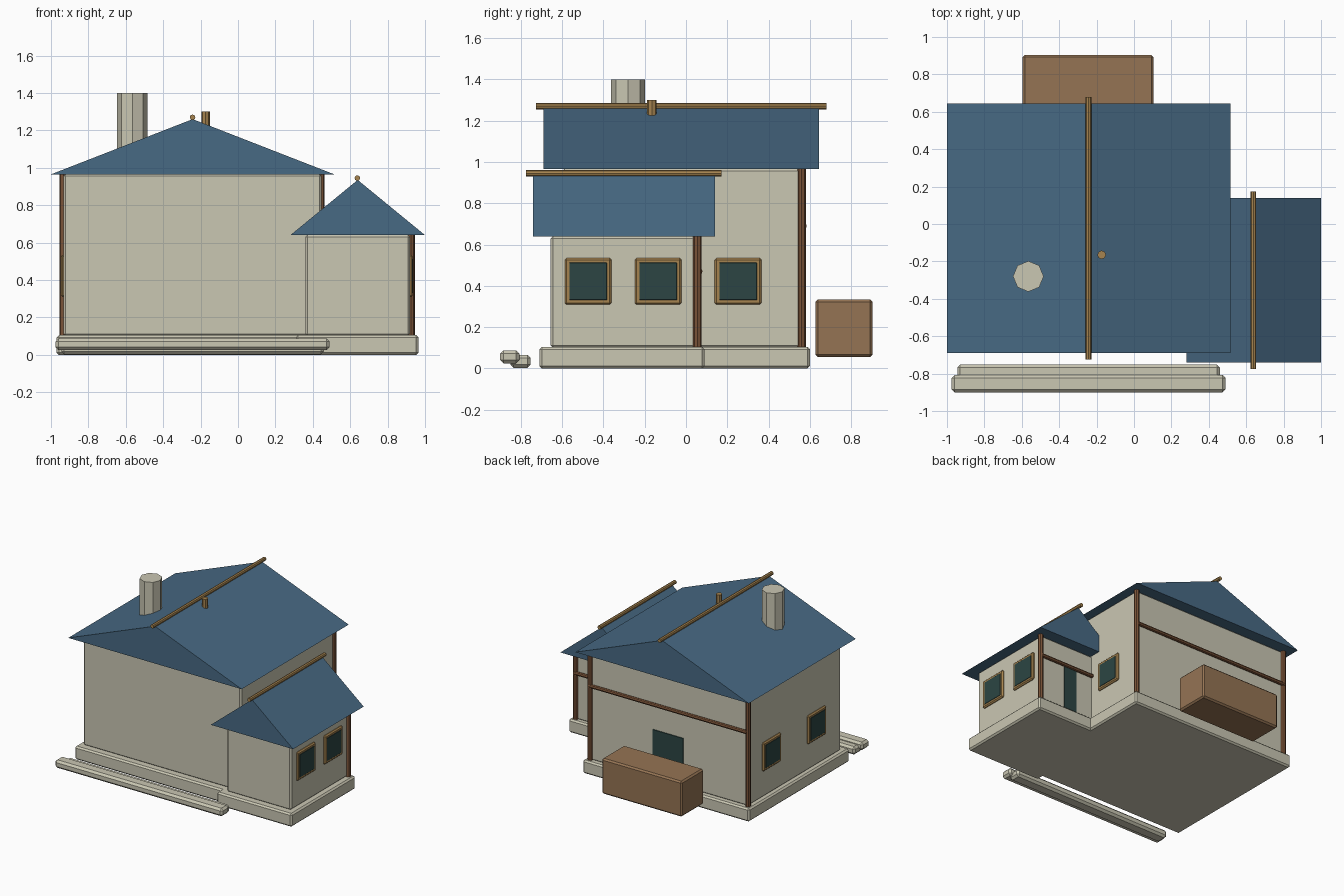
import bpy, bmesh, math
from mathutils import Vector, Matrix

cube = bpy.data.objects.get("Cube")
if cube:
    bpy.data.objects.remove(cube, do_unlink=True)


def material(name, rgb):
    m = bpy.data.materials.new(name)
    m.use_nodes = True
    color = (*rgb, 1)
    m.diffuse_color = color
    m.node_tree.nodes["Principled BSDF"].inputs["Base Color"].default_value = color
    return m


cream = material("cream plaster", (0.59, 0.57, 0.45))
blue = material("slate blue roof", (0.064, 0.143, 0.23))
timber = material("dark timber", (0.2, 0.088, 0.04))
crate_wood = material("brown wood", (0.3, 0.174, 0.088))
tan = material("tan wood", (0.38, 0.23, 0.08))
teal = material("dark teal", (0.025, 0.06, 0.057))


def finish(bm, name, mat):
    bmesh.ops.recalc_face_normals(bm, faces=bm.faces)
    mesh = bpy.data.meshes.new(name)
    bm.to_mesh(mesh)
    bm.free()
    mesh.materials.append(mat)
    obj = bpy.data.objects.new(name, mesh)
    bpy.context.collection.objects.link(obj)
    return obj


def box(name, x, y, z, mat, bevel=0.012):
    """Box from its x, y and z ranges, with chamfered edges."""
    bm = bmesh.new()
    bmesh.ops.create_cube(bm, size=1)
    lo, hi = Vector((x[0], y[0], z[0])), Vector((x[1], y[1], z[1]))
    size = hi - lo
    for v in bm.verts:
        v.co = (lo + hi) / 2 + Vector(a * b for a, b in zip(v.co, size))
    if bevel:
        bmesh.ops.bevel(bm, geom=bm.edges[:], offset=bevel, segments=1,
                        affect='EDGES')
    return finish(bm, name, mat)


def pole(name, start, end, radius, mat):
    """Eight-sided rod between two points."""
    a, b = Vector(start), Vector(end)
    bm = bmesh.new()
    turn = (b - a).to_track_quat('Z', 'Y').to_matrix().to_4x4()
    bmesh.ops.create_cone(bm, cap_ends=True, segments=8, radius1=radius,
                          radius2=radius, depth=(b - a).length,
                          matrix=Matrix.Translation((a + b) / 2) @ turn)
    return finish(bm, name, mat)


def gable_roof(name, x, y, z):
    """Solid triangular prism with its ridge along y."""
    bm = bmesh.new()
    profile = [(x[0], z[0]), (x[1], z[0]), ((x[0] + x[1]) / 2, z[1])]
    face = bm.faces.new([bm.verts.new((px, y[0], pz)) for px, pz in profile])
    ext = bmesh.ops.extrude_face_region(bm, geom=[face])["geom"]
    bmesh.ops.translate(bm, vec=(0, y[1] - y[0], 0),
                        verts=[g for g in ext if isinstance(g, bmesh.types.BMVert)])
    # the starting face remains as the front gable
    if face not in bm.faces[:]:
        bmesh.ops.holes_fill(bm, edges=bm.edges[:])
    return finish(bm, name, blue)


def window(name, wall_x, side, y, z=0.422):
    """Raised frame with a pane on a wall facing +x or -x."""
    def slab(part, half, inner, outer, mat, bevel):
        xs = sorted((wall_x + side * inner, wall_x + side * outer))
        box(name + part, xs, (y - half, y + half), (z - half, z + half), mat, bevel)
    slab("_frame", 0.113, -0.015, 0.014, tan, 0.009)
    slab("_pane", 0.091, 0.008, 0.0165, teal, 0.002)


# Stone bases
box("main_foundation", (-0.97, 0.485), (-0.655, 0.6), (0, 0.105), cream)
box("wing_foundation", (0.31, 0.965), (-0.71, 0.09), (0, 0.105), cream)

# Walls
box("main_walls", (-0.933, 0.447), (-0.6, 0.56), (0.1, 0.967), cream)
box("wing_walls", (0.36, 0.92), (-0.655, 0.055), (0.1, 0.642), cream)

# Roofs and ridge poles
gable_roof("main_roof", (-1, 0.515), (-0.69, 0.645), (0.965, 1.26))
gable_roof("wing_roof", (0.28, 1), (-0.74, 0.14), (0.64, 0.935))
pole("main_ridge_pole", (-0.243, -0.725, 1.27), (-0.243, 0.68, 1.27), 0.015, tan)
pole("wing_ridge_pole", (0.638, -0.775, 0.945), (0.638, 0.173, 0.945), 0.015, tan)

# Chimney and vent
pole("chimney", (-0.565, -0.28, 0.9), (-0.565, -0.28, 1.4), 0.082, cream)
pole("roof_vent", (-0.173, -0.165, 1.2), (-0.173, -0.165, 1.3), 0.023, tan)

# Corner posts and back rails
for name, x, y, top in (("main_left_post", 0.443, 0.56, 0.967),
                        ("main_right_post", -0.934, 0.56, 0.967),
                        ("wing_post", 0.925, 0.055, 0.642)):
    pole(name, (x, y, 0.1), (x, y, top), 0.02, timber)
pole("main_back_rail", (-0.934, 0.57, 0.69), (0.443, 0.57, 0.69), 0.015, timber)
pole("wing_back_rail", (0.44, 0.065, 0.47), (0.925, 0.065, 0.47), 0.015, timber)

# Windows
for i, y in enumerate((-0.474, -0.135)):
    window(f"wing_window_{i + 1}", 0.92, 1, y)
window("main_left_window", 0.447, 1, 0.252)
for i, y in enumerate((-0.29, 0.27)):
    window(f"main_right_window_{i + 1}", -0.933, -1, y)

# Doors as thin plates on the back walls
box("main_back_door", (-0.37, -0.105), (0.558, 0.567), (0.11, 0.49), teal, 0)
box("wing_back_door", (0.595, 0.705), (0.053, 0.062), (0.11, 0.48), teal, 0)

# Front steps and back crate
box("lower_step", (-0.975, 0.49), (-0.9, -0.807), (0.025, 0.088), cream, 0.016)
box("inner_step", (-0.945, 0.46), (-0.85, -0.752), (0.003, 0.066), cream, 0.016)
box("back_crate", (-0.595, 0.105), (0.627, 0.904), (0.055, 0.335), crate_wood)
